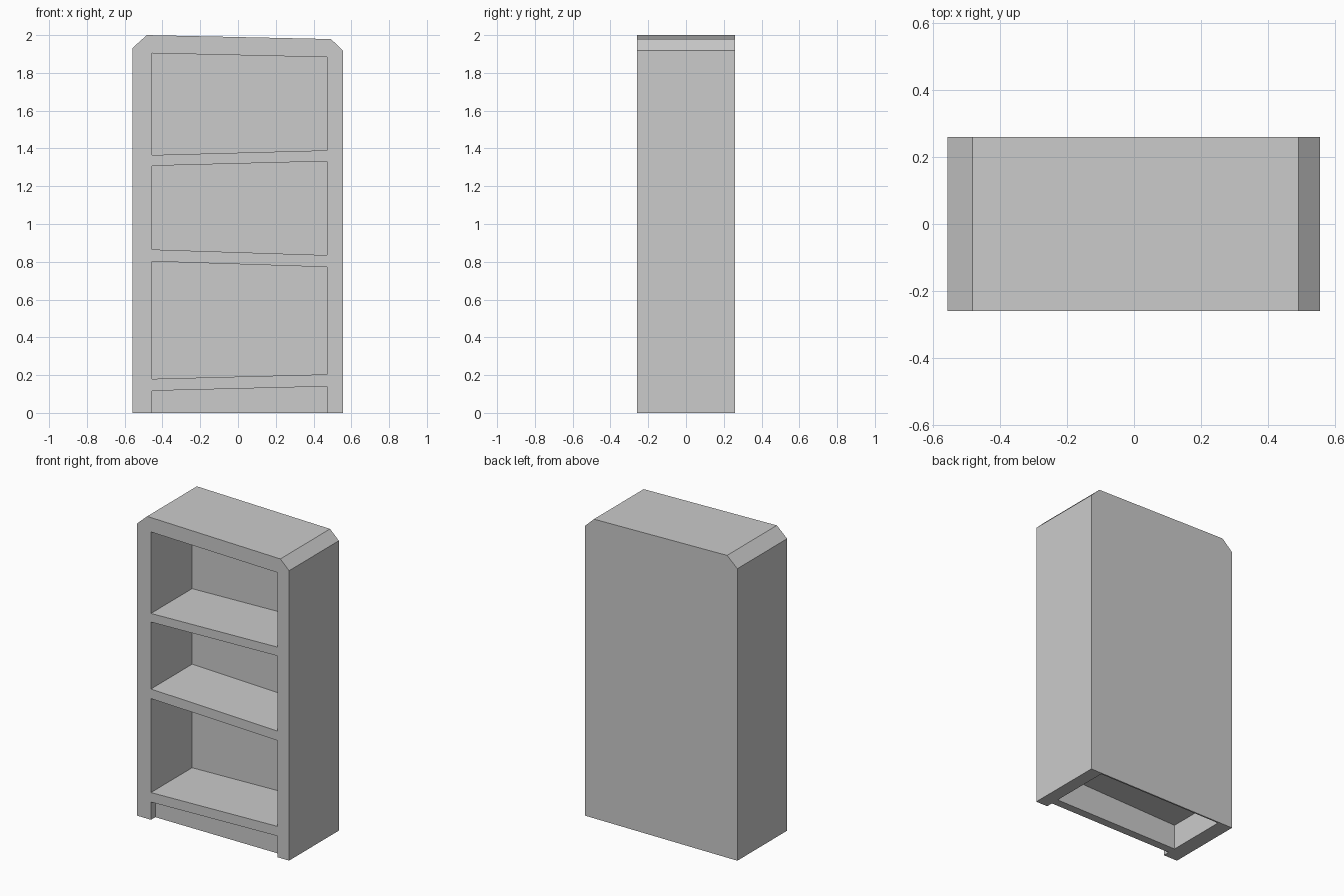
import bpy, bmesh

if "Cube" in bpy.data.objects:
    bpy.data.objects.remove(bpy.data.objects["Cube"])

LEFT, RIGHT = -0.455, 0.47      # inner edges of the side panels
FRONT, BACK = -0.26, 0.26


def prism(name, profile, y0, y1):
    """Extrude an x-z profile along y."""
    bm = bmesh.new()
    face = bm.faces.new([bm.verts.new((x, y0, z)) for x, z in profile])
    ext = bmesh.ops.extrude_face_region(bm, geom=[face])
    verts = [v for v in ext["geom"] if isinstance(v, bmesh.types.BMVert)]
    bmesh.ops.translate(bm, verts=verts, vec=(0, y1 - y0, 0))
    bmesh.ops.recalc_face_normals(bm, faces=bm.faces)
    mesh = bpy.data.meshes.new(name)
    bm.to_mesh(mesh)
    bm.free()
    obj = bpy.data.objects.new(name, mesh)
    bpy.context.collection.objects.link(obj)
    return obj


# Crooked cabinet body with clipped top corners
body = prism("bookcase_body",
             [(-0.558, 0), (0.556, 0), (0.556, 1.918), (0.492, 1.979),
              (-0.483, 2.0), (-0.558, 1.932)], FRONT, BACK)

# Openings: z of bottom left, bottom right, top right, top left, then y range
cuts = [
    ("top_opening", 1.365, 1.39, 1.883, 1.904, -0.4, 0.17),
    ("middle_opening", 0.865, 0.835, 1.332, 1.308, -0.4, 0.17),
    ("lower_opening", 0.18, 0.204, 0.772, 0.802, -0.4, 0.17),
    ("toe_recess", -0.1, -0.1, 0.14, 0.117, -0.4, -0.215),
    ("underside_hollow", -0.1, -0.1, 0.188, 0.165, -0.16, 0.25),
]
for name, bl, br, tr, tl, y0, y1 in cuts:
    cutter = prism(name + "_cutter",
                   [(LEFT, bl), (RIGHT, br), (RIGHT, tr), (LEFT, tl)], y0, y1)
    cutter.hide_render = True
    mod = body.modifiers.new(name, 'BOOLEAN')
    mod.operation = 'DIFFERENCE'
    mod.solver = 'EXACT'
    mod.object = cutter
    bpy.context.view_layer.objects.active = body
    bpy.ops.object.modifier_apply(modifier=mod.name)
    bpy.data.objects.remove(cutter)
